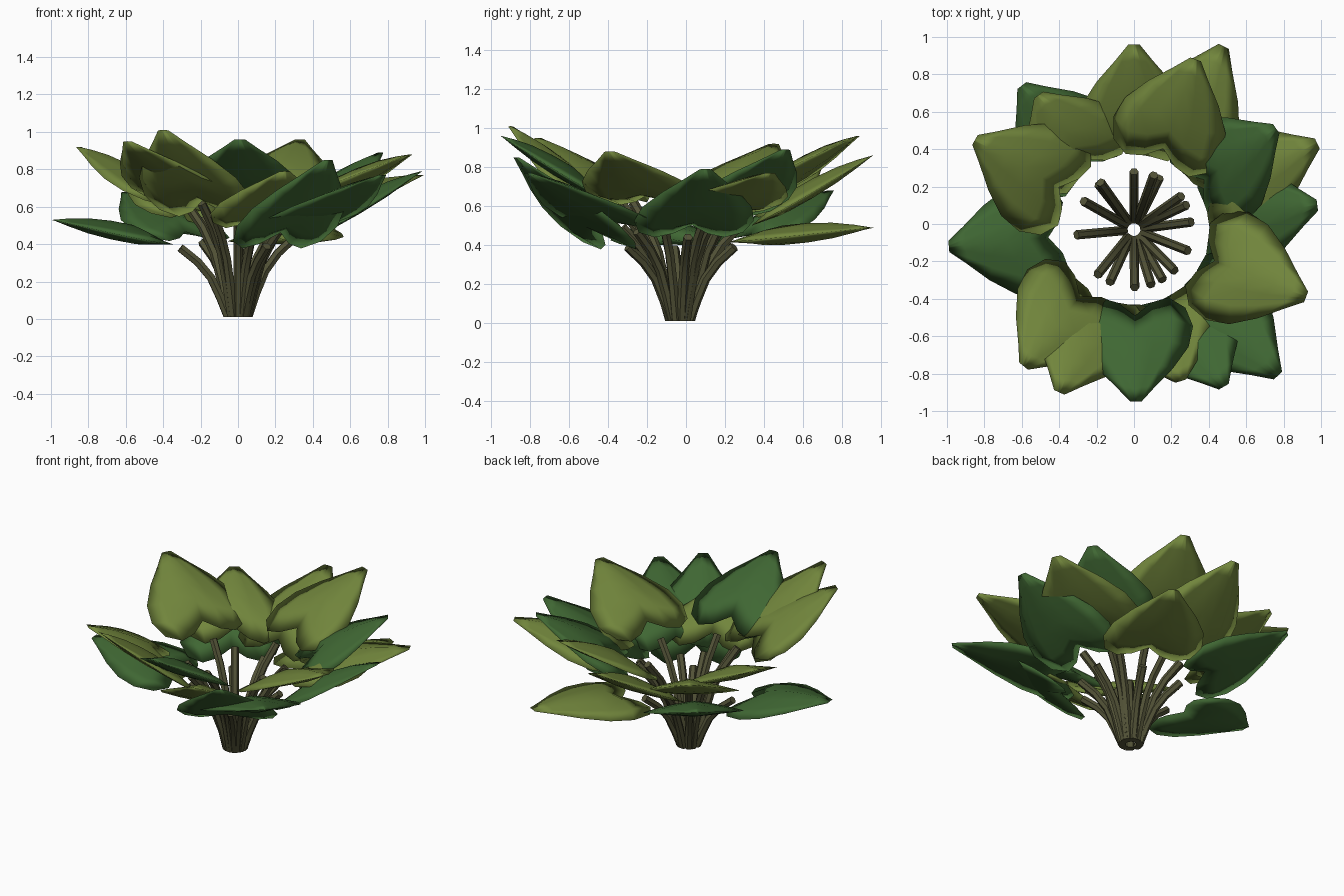
import bpy, math
from mathutils import Vector

if "Cube" in bpy.data.objects:
    bpy.data.objects.remove(bpy.data.objects["Cube"])

CY = -0.03  # plant axis sits slightly toward the front


def material(name, rgb):
    m = bpy.data.materials.new(name)
    m.diffuse_color = (*rgb, 1)
    m.use_nodes = True
    m.node_tree.nodes["Principled BSDF"].inputs["Base Color"].default_value = m.diffuse_color
    return m


LIGHT = material("light_leaf", (0.165, 0.235, 0.045))
DARK = material("dark_leaf", (0.05, 0.135, 0.033))
STEM = material("stem", (0.085, 0.085, 0.038))


def add_mesh(name, verts, faces, mat, angle):
    me = bpy.data.meshes.new(name)
    me.from_pydata(verts, [], faces)
    me.materials.append(mat)
    ob = bpy.data.objects.new(name, me)
    bpy.context.collection.objects.link(ob)
    bpy.context.view_layer.objects.active = ob
    bpy.ops.object.select_all(action='DESELECT')
    ob.select_set(True)
    bpy.ops.object.shade_smooth_by_angle(angle=math.radians(angle))
    return ob


def stem(name, ang, h):
    # six-sided tube that leans outward more toward its end
    d = Vector((math.cos(ang), math.sin(ang), 0))
    side = Vector((-d.y, d.x, 0))
    path = [(0.055, 0.01), (0.095, 0.3 * h), (0.145, 0.58 * h),
            (0.215, 0.8 * h), (0.31, h)]
    pts = [Vector((0, CY, z)) + d * r for r, z in path]
    verts, faces, n = [], [], 6
    for i, p in enumerate(pts):
        t = (pts[min(i + 1, 4)] - pts[max(i - 1, 0)]).normalized()
        if i == 0:
            t = Vector((0, 0, 1))
        up = t.cross(side)
        for k in range(n):
            a = 2 * math.pi * k / n
            verts.append(p + (side * math.cos(a) + up * math.sin(a)) * 0.025)
    for i in range(4):
        for k in range(n):
            a, b = i * n + k, i * n + (k + 1) % n
            faces.append((a, b, b + n, a + n))
    faces += [tuple(range(n))[::-1], tuple(range(4 * n, 5 * n))]
    add_mesh(name, verts, faces, STEM, 35)


def leaf(name, ang, reach, base, tip, mat):
    # heart-shaped closed blade: ridged top, shallow convex underside
    d = Vector((math.cos(ang), math.sin(ang), 0))
    side = Vector((-d.y, d.x, 0))
    starts = [0.42, 0.365, 0.39, 0.46, 0.39, 0.365, 0.42]
    rows = [(0, 0.27), (0.2, 0.31), (0.42, 0.285), (0.65, 0.2),
            (0.85, 0.1), (1, 0.03)]
    m, n = len(starts), len(rows)
    grid, verts, faces = {}, [], []
    for lay, thick in ((0, 0.055), (1, -0.045)):
        for i, (t, w) in enumerate(rows):
            for j, u0 in enumerate(starts):
                rim = i in (0, n - 1) or j in (0, m - 1)
                if lay and rim:
                    grid[lay, i, j] = grid[0, i, j]
                    continue
                s = (j - 3) / 3
                u = u0 + t * (reach - u0)
                z = base + (tip - base) * (u - 0.42) / (reach - 0.42)
                z -= 0.06 * abs(s) * w
                if not rim:
                    z += thick * (1 - abs(s) ** 1.3) * min(1, w / 0.25)
                grid[lay, i, j] = len(verts)
                verts.append(Vector((0, CY, z)) + d * u + side * s * w)
    for lay in (0, 1):
        for i in range(n - 1):
            for j in range(m - 1):
                f = [grid[lay, i, j], grid[lay, i + 1, j],
                     grid[lay, i + 1, j + 1], grid[lay, i, j + 1]]
                faces.append(f[::-1] if lay else f)
    add_mesh(name, verts, faces, mat, 180)


# leaf tips: x, y, z, height of the blade at the stem, and colour
L, D = LIGHT, DARK
tips = [
    (0.00, 0.96, 0.86, 0.54, L), (0.48, 0.95, 0.49, 0.43, L),
    (0.33, 0.88, 0.96, 0.67, L), (0.76, 0.51, 0.89, 0.59, D),
    (0.98, 0.43, 0.77, 0.59, L), (0.98, 0.10, 0.79, 0.48, D),
    (0.92, -0.39, 0.88, 0.64, L), (0.77, -0.81, 0.77, 0.51, D),
    (0.48, -0.87, 0.85, 0.43, D), (0.25, -0.84, 0.79, 0.53, L),
    (0.01, -0.95, 0.96, 0.67, D), (-0.40, -0.90, 1.01, 0.60, L),
    (-0.59, -0.76, 0.95, 0.66, L), (-0.99, -0.12, 0.53, 0.42, D),
    (-0.85, 0.45, 0.92, 0.65, L), (-0.60, 0.74, 0.68, 0.45, D),
    (-0.51, 0.69, 0.82, 0.58, L),
]
for i, (x, y, z, base, mat) in enumerate(tips, 1):
    ang = math.atan2(y - CY, x)
    stem(f"stem_{i}", ang, base - 0.04)
    leaf(f"leaf_{i}", ang, math.hypot(x, y - CY), base, z, mat)
